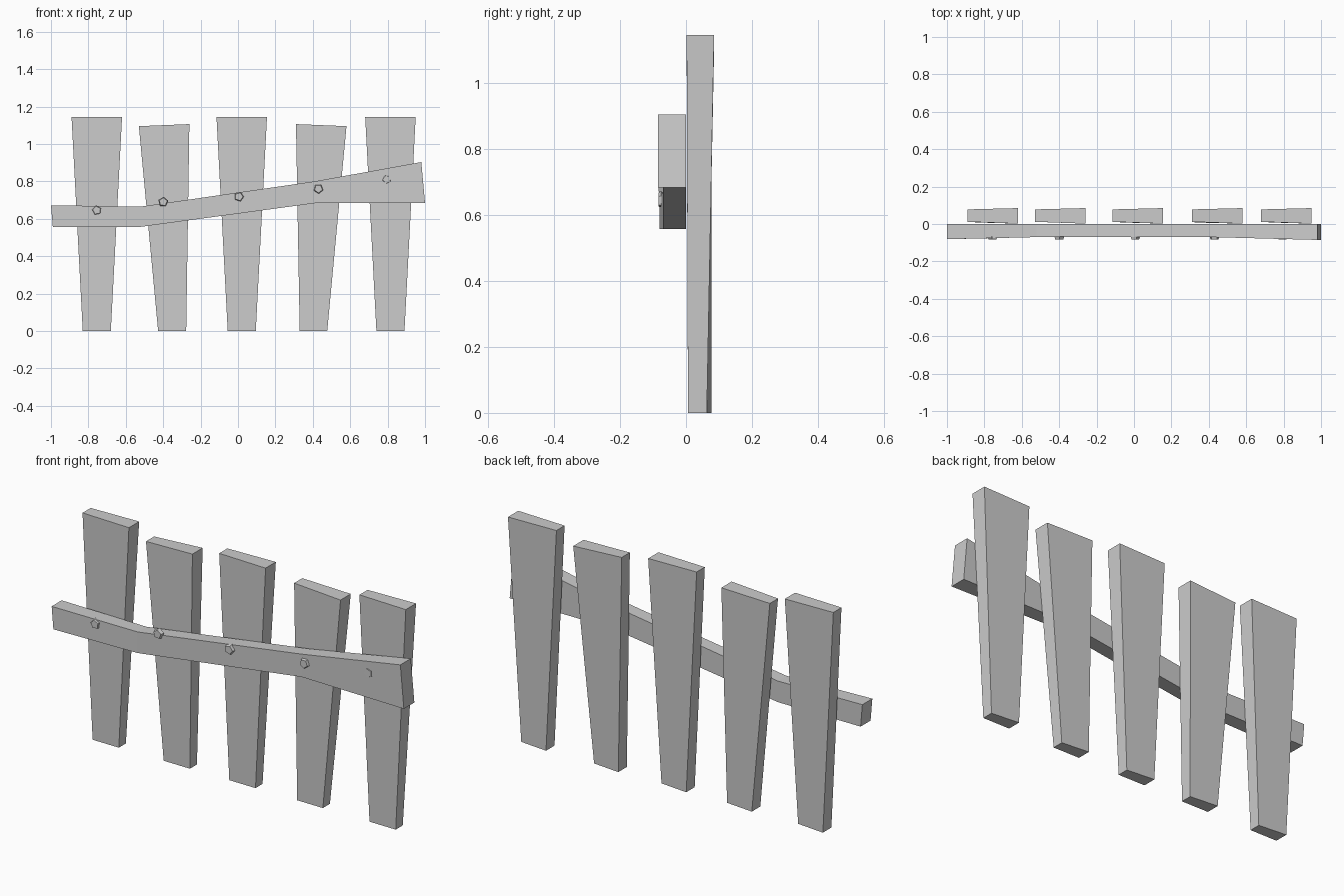
import bpy
import bmesh
from math import pi, sin, cos

if "Cube" in bpy.data.objects:
    bpy.data.objects.remove(bpy.data.objects["Cube"])


def mesh_object(name, rings):
    """Loft equal-sized vertex rings into a closed, flat-shaded solid."""
    bm = bmesh.new()
    loops = [[bm.verts.new(p) for p in ring] for ring in rings]
    n = len(loops[0])
    for a, b in zip(loops, loops[1:]):
        for i in range(n):
            j = (i + 1) % n
            bm.faces.new((a[i], a[j], b[j], b[i]))
    bm.faces.new(loops[0])
    bm.faces.new(loops[-1])
    bmesh.ops.recalc_face_normals(bm, faces=bm.faces)
    me = bpy.data.meshes.new(name)
    bm.to_mesh(me)
    bm.free()
    ob = bpy.data.objects.new(name, me)
    bpy.context.collection.objects.link(ob)
    return ob


# Tapered, slightly twisted planks: bottom left/right x, top left/right x, top left/right z
planks = [
    (-0.83, -0.68, -0.89, -0.62, 1.145, 1.145),
    (-0.427, -0.277, -0.53, -0.26, 1.095, 1.106),
    (-0.055, 0.095, -0.115, 0.155, 1.145, 1.145),
    (0.33, 0.477, 0.31, 0.58, 1.106, 1.095),
    (0.74, 0.89, 0.68, 0.95, 1.145, 1.145),
]
for i, (bl, br, tl, tr, zl, zr) in enumerate(planks):
    bottom = [(bl, 0.008, 0), (br, 0.006, 0), (br, 0.063, 0), (bl, 0.077, 0)]
    top = [(tl, 0.012, zl), (tr, 0.002, zr), (tr, 0.085, zr), (tl, 0.078, zl)]
    mesh_object(f"plank_{i + 1}", [bottom, top])

# Crooked cross rail: bottom x, bottom z, top x, top z, front y
stations = [
    (-0.99, 0.557, -1.0, 0.672, -0.081),
    (-0.52, 0.557, -0.52, 0.665, -0.07),
    (0.41, 0.683, 0.41, 0.80, -0.07),
    (1.0, 0.683, 0.98, 0.903, -0.085),
]
mesh_object("cross_rail", [
    [(bx, f, bz), (bx, 0, bz), (tx, 0, tz), (tx, f, tz)]
    for bx, bz, tx, tz, f in stations])

# Five-sided nail heads tapering to a shank in the rail
nails = [(-0.755, 0.645), (-0.40, 0.69), (0.005, 0.718), (0.43, 0.76), (0.795, 0.81)]
for i, (x, z) in enumerate(nails):
    def ring(r, y):
        return [(x + r * cos(2 * pi * k / 5 + 0.5 + i), y,
                 z + r * sin(2 * pi * k / 5 + 0.5 + i)) for k in range(5)]
    mesh_object(f"nail_{i + 1}", [ring(0.022, -0.084), ring(0.028, -0.066)])
